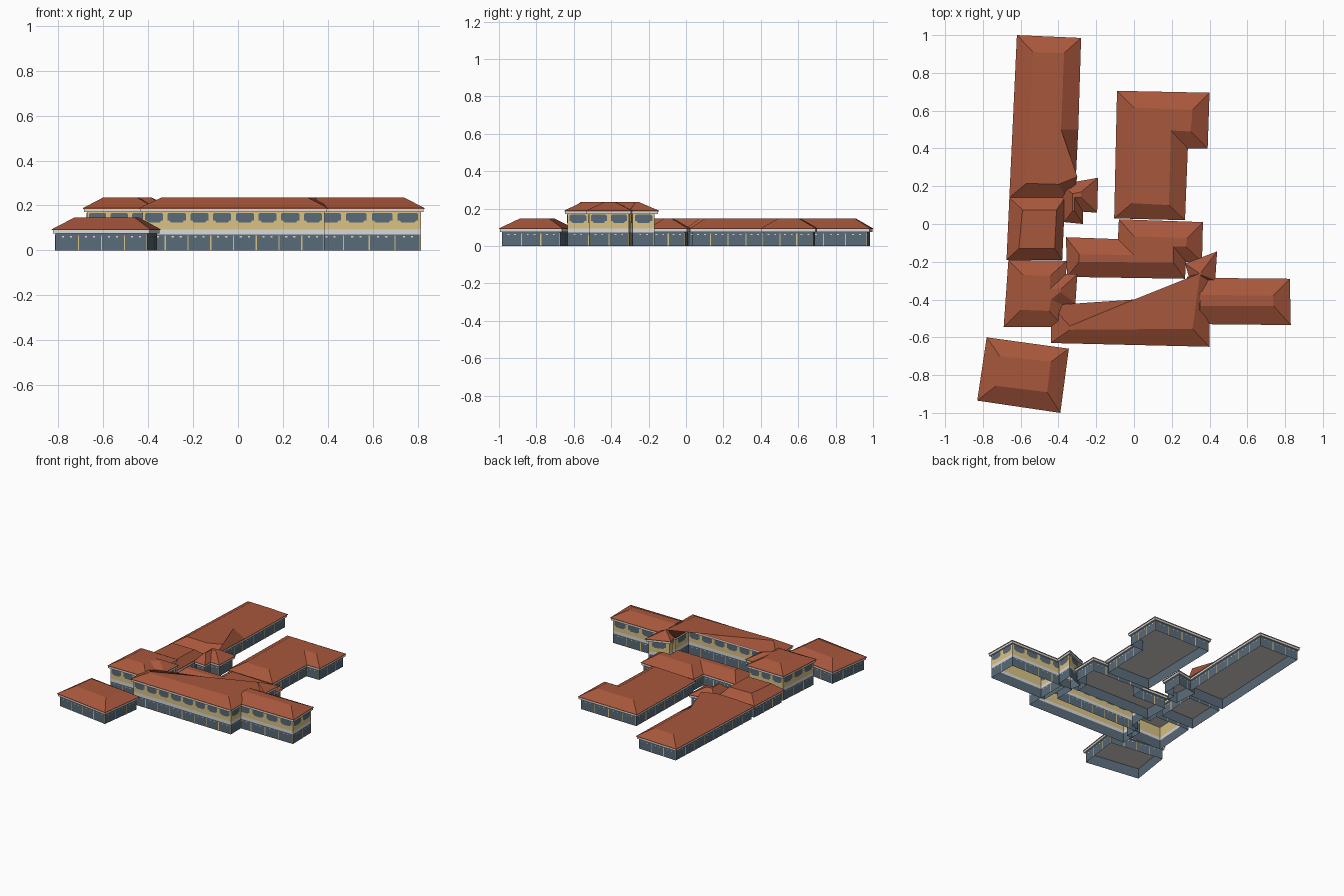
import bpy, bmesh, math
from mathutils import Vector as V

if "Cube" in bpy.data.objects:
    bpy.data.objects.remove(bpy.data.objects["Cube"])


def material(name, rgb):
    m = bpy.data.materials.new(name)
    m.diffuse_color = (*rgb, 1)
    m.use_nodes = True
    m.node_tree.nodes["Principled BSDF"].inputs["Base Color"].default_value = m.diffuse_color
    return m


SLATE = material("slate blue", (0.10, 0.145, 0.19))
ROOF = material("terracotta", (0.39, 0.095, 0.045))
SAND = material("sand yellow", (0.70, 0.54, 0.23))
WHITE = material("light grey", (0.70, 0.70, 0.69))
GREY = material("ceiling grey", (0.68, 0.66, 0.64))


def make(name, faces, mat):
    """One object from a list of faces (each a list of points)."""
    bm = bmesh.new()
    for f in faces:
        bm.faces.new([bm.verts.new(p) for p in f])
    bmesh.ops.remove_doubles(bm, verts=bm.verts, dist=0.0005)
    me = bpy.data.meshes.new(name)
    bm.to_mesh(me)
    bm.free()
    me.materials.append(mat)
    ob = bpy.data.objects.new(name, me)
    bpy.context.collection.objects.link(ob)
    return ob


def inset(poly, d):
    """Move every edge of a counter-clockwise outline inward by d."""
    out, n = [], len(poly)
    for i in range(n):
        a, b, c = V(poly[i - 1]), V(poly[i]), V(poly[(i + 1) % n])
        e, f = (b - a).normalized(), (c - b).normalized()
        n1, n2 = V((-e.y, e.x)), V((-f.y, f.x))
        p = b + (n1 + n2) * (d / (1 + n1.dot(n2)))
        out.append((p.x, p.y))
    return out


def ring(lo, z0, hi, z1):
    """Quads joining two matching outlines."""
    n = len(lo)
    return [[(*lo[i], z0), (*lo[(i + 1) % n], z0),
             (*hi[(i + 1) % n], z1), (*hi[i], z1)] for i in range(n)]


def plate(a, b, t, outline):
    """Flat detail on wall a-b, outline given as (along, height) about distance t."""
    d = (b - a).normalized()
    nrm = V((d.y, -d.x))
    res = []
    for s, z in outline:
        p = a + d * (t + s) + nrm * 0.002
        res.append((p.x, p.y, z))
    return res


def rect(w, z0, z1):
    return [(-w, z0), (w, z0), (w, z1), (-w, z1)]


WIN = [(-.03, .124), (.03, .124), (.036, .132), (.047, .134), (.047, .161),
       (.04, .167), (-.04, .167), (-.047, .161), (-.047, .134), (-.036, .132)]


def building(name, outer, inner, tall):
    wall = inset(outer, 0.015)
    trim = inset(outer, 0.004)
    zf, ze, ztop = (.170, .189, .236) if tall else (.075, .094, .146)
    # roof: thin lip, sloped sides and flat top
    make(name + "_roof",
         ring(outer, ze - .004, outer, ze) + ring(outer, ze, inner, ztop)
         + [[(*p, ztop) for p in inner]], ROOF)
    # fascia and soffit under the eaves
    faces = ring(wall, zf, trim, zf) + ring(trim, zf, trim, ze - .004) \
        + ring(trim, ze - .004, outer, ze - .004)
    if tall:
        faces += ring(wall, .071, wall, .093)
    make(name + "_light_trim", faces, WHITE)
    # walls, open underneath, and ceiling
    make(name + "_lower_wall", ring(wall, 0, wall, .071 if tall else zf), SLATE)
    if tall:
        make(name + "_upper_wall", ring(wall, .093, wall, zf), SAND)
    make(name + "_ceiling", [[(*p, zf) for p in reversed(wall)]], GREY)
    # repeated wall details
    posts, ticks, windows = [], [], []
    for i in range(len(wall)):
        a, b = V(wall[i]), V(wall[(i + 1) % len(wall)])
        length = (b - a).length
        n = max(1, round(length / 0.105))
        step = length / n
        for k in range(n):
            t = (k + .5) * step
            if tall and length > .09:
                s = min(1, step * .8 / .094)
                windows.append(plate(a, b, t, [(x * s, z) for x, z in WIN]))
            if k:
                posts.append(plate(a, b, k * step, rect(.003, 0, .066)))
            for o in (-.018, .018):
                ticks.append(plate(a, b, t + o, rect(.005, .058, .063)))
        posts.append(plate(a, b, length - .003, rect(.002, 0, .07)))
    make(name + "_posts", posts, SAND)
    make(name + "_vents", ticks, WHITE)
    if windows:
        make(name + "_windows", windows, SLATE)


# low wings: eave outline, then roof-top outline
building("long_west_wing",
         [(-.66, .14), (-.36, .14), (-.31, .2), (-.295, .5), (-.28, .985), (-.62, 1)],
         [(-.57, .215), (-.40, .21), (-.30, .25), (-.386, .5), (-.37, .905), (-.534, .91)], False)
building("west_link",
         [(-.675, -.19), (-.38, -.19), (-.365, .14), (-.66, .14)],
         [(-.61, -.13), (-.42, -.13), (-.41, .075), (-.59, .075)], False)
building("small_porch",
         [(-.37, .01), (-.27, 0), (-.27, .065), (-.195, .06), (-.19, .245), (-.385, .21)],
         [(-.325, .07), (-.315, .07), (-.315, .14), (-.28, .14), (-.28, .17), (-.325, .16)], False)
building("courtyard_wing",
         [(-.355, -.28), (.27, -.29), (.275, -.2), (.36, -.2), (.365, .01),
          (-.08, .025), (-.085, -.08), (-.36, -.07)],
         [(-.29, -.2), (.21, -.205), (.21, -.12), (.275, -.12), (.28, -.075),
          (0, -.065), (0, -.165), (-.29, -.16)], False)
building("north_east_wing",
         [(-.105, .03), (.27, .02), (.285, .4), (.39, .4), (.4, .695), (-.09, .705)],
         [(-.01, .11), (.185, .1), (.195, .495), (.3, .49), (.31, .605), (0, .615)], False)
building("detached_pavilion",
         [(-.83, -.935), (-.39, -1), (-.345, -.66), (-.78, -.6)],
         [(-.73, -.857), (-.46, -.89), (-.44, -.73), (-.71, -.7)], False)

# two-storey blocks
building("south_west_block",
         [(-.69, -.545), (-.37, -.545), (-.37, -.43), (-.31, -.42), (-.3, -.265),
          (-.36, -.265), (-.355, -.195), (-.665, -.19)],
         [(-.6, -.455), (-.45, -.46), (-.44, -.4), (-.39, -.36), (-.385, -.342),
          (-.444, -.344), (-.444, -.275), (-.587, -.27)], True)
building("main_front_block",
         [(-.44, -.63), (.4, -.65), (.4, -.28), (.28, -.28), (.28, -.435), (-.44, -.43)],
         [(-.34, -.56), (.31, -.555), (.35, -.26), (.35, -.26), (0, -.40), (-.34, -.54)], True)
building("east_wing",
         [(.34, -.53), (.83, -.535), (.825, -.29), (.34, -.285)],
         [(.35, -.435), (.74, -.435), (.735, -.38), (.35, -.375)], True)
building("stair_bay",
         [(.3, -.31), (.43, -.3), (.44, -.145), (.27, -.21)],
         [(.345, -.27), (.355, -.27), (.355, -.255), (.345, -.26)], True)
